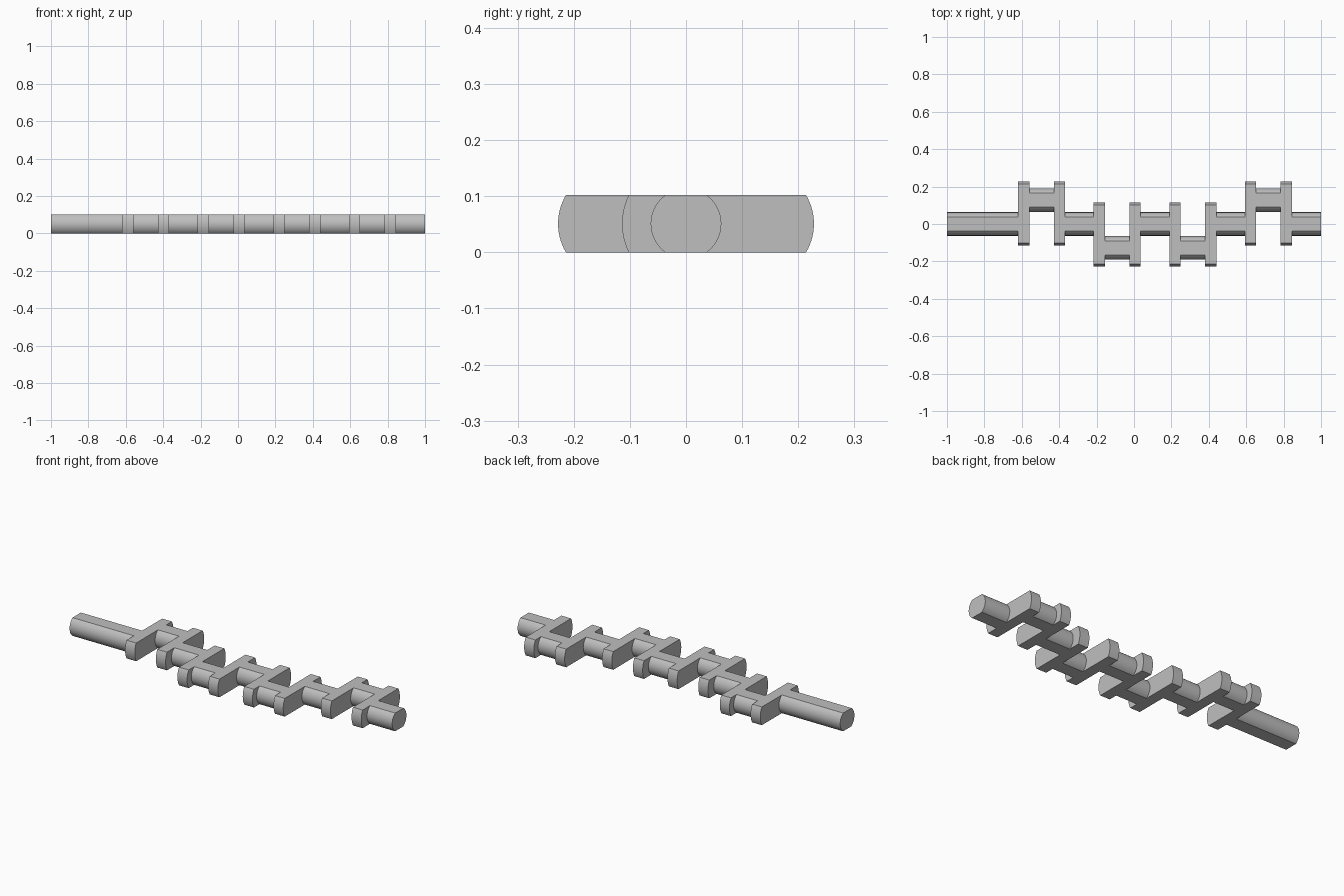
import bpy, bmesh, math

cube = bpy.data.objects.get("Cube")
if cube:
    bpy.data.objects.remove(cube, do_unlink=True)

HALF = 0.051       # half height between the flat top and bottom
SHAFT_R = 0.063    # journal radius
THROW = 0.128      # crank pin offset from the main axis
CHEEK_R = 0.1      # web end around the pin
COUNTER_R = 0.114  # web end around the main axis
WEB_W = 0.06
WEB_PITCH = 0.191
STEPS = 14

steel = bpy.data.materials.new("steel_grey")
steel.use_nodes = True
steel.diffuse_color = (0.52, 0.52, 0.52, 1)
steel.node_tree.nodes["Principled BSDF"].inputs["Base Color"].default_value = steel.diffuse_color


def arc(centre, radius, side):
    """Round end of a profile, cut off by the top and bottom flats."""
    limit = math.asin(HALF / radius)
    angles = [limit * (2 * i / STEPS - 1) for i in range(STEPS + 1)]
    return [(centre + side * radius * math.cos(a), HALF + side * radius * math.sin(a))
            for a in angles]


def bar(name, x0, x1, outline):
    """Extrude a y-z outline along x."""
    bm = bmesh.new()
    face = bm.faces.new([bm.verts.new((x0, y, z)) for y, z in outline])
    ext = bmesh.ops.extrude_face_region(bm, geom=[face])
    moved = [v for v in ext["geom"] if isinstance(v, bmesh.types.BMVert)]
    bmesh.ops.translate(bm, verts=moved, vec=(x1 - x0, 0, 0))
    bmesh.ops.recalc_face_normals(bm, faces=bm.faces)
    mesh = bpy.data.meshes.new(name)
    bm.to_mesh(mesh)
    bm.free()
    mesh.materials.append(steel)
    mesh.shade_smooth()
    mesh.set_sharp_from_angle(angle=math.radians(25))
    obj = bpy.data.objects.new(name, mesh)
    bpy.context.collection.objects.link(obj)


def journal(name, x0, x1, y):
    bar(name, x0, x1, arc(y, SHAFT_R, 1) + arc(y, SHAFT_R, -1))


def web(name, x, side):
    bar(name, x, x + WEB_W, arc(side * THROW, CHEEK_R, side) + arc(0, COUNTER_R, -side))


# Four throws, each with two webs and a pin, joined by main journals
main_start = -1.0
for i, (x, side) in enumerate([(-0.62, 1), (-0.216, -1), (0.189, -1), (0.593, 1)], 1):
    journal(f"main_journal_{i}", main_start, x, 0)
    web(f"web_{i}_right", x, side)
    journal(f"crank_pin_{i}", x + WEB_W, x + WEB_PITCH, side * THROW)
    web(f"web_{i}_left", x + WEB_PITCH, side)
    main_start = x + WEB_PITCH + WEB_W
journal("main_journal_5", main_start, 1.0, 0)
